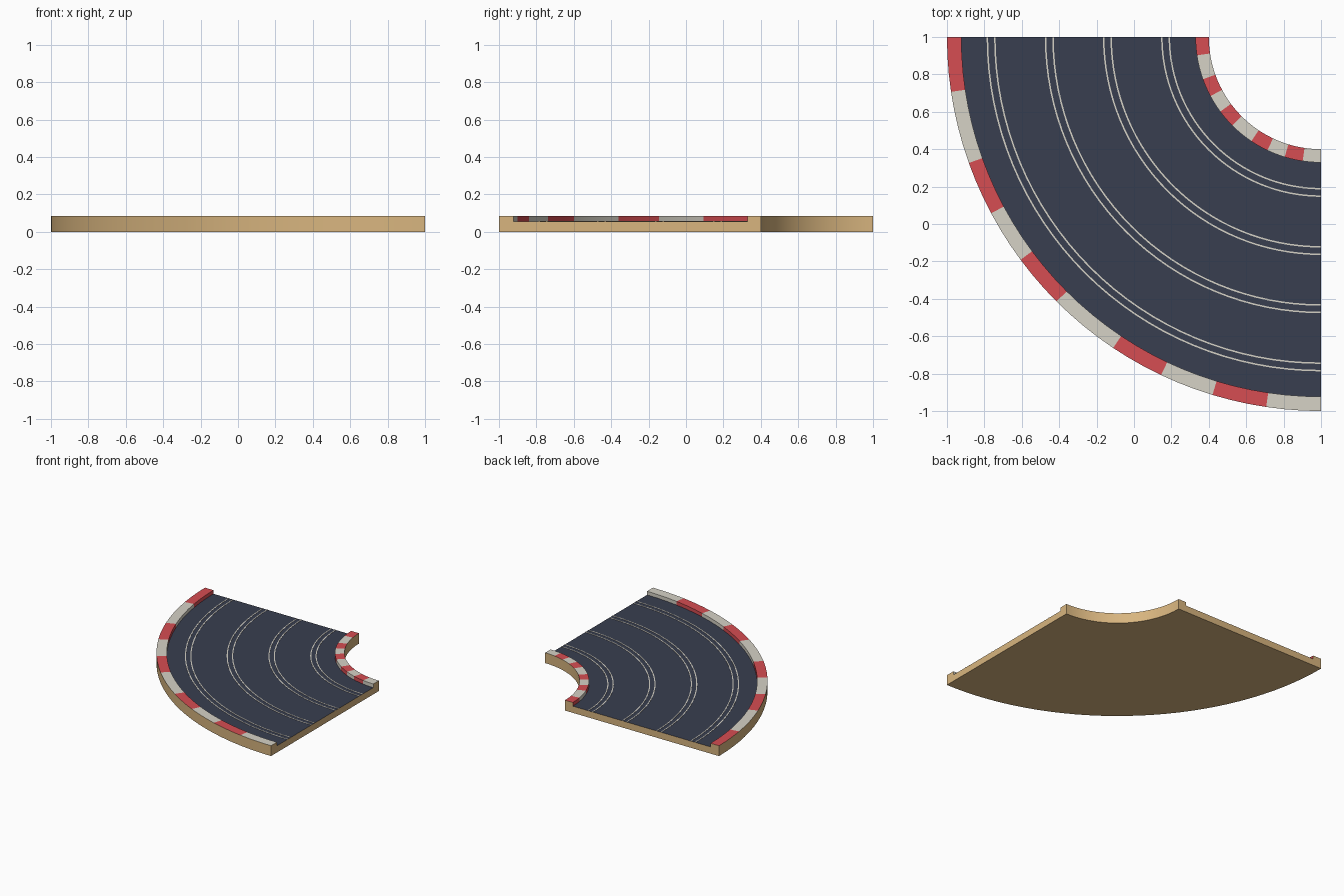
import bpy, bmesh
from math import cos, sin, atan2, pi

cube = bpy.data.objects.get("Cube")
if cube:
    bpy.data.objects.remove(cube, do_unlink=True)


def material(name, rgb):
    linear = [((c / 255 + 0.055) / 1.055) ** 2.4 for c in rgb]
    m = bpy.data.materials.new(name)
    m.use_nodes = True
    m.diffuse_color = (*linear, 1)
    m.node_tree.nodes["Principled BSDF"].inputs["Base Color"].default_value = (*linear, 1)
    return m


TAN = material("tan board", (216, 181, 127))
ROAD = material("dark road", (56, 62, 80))
RED = material("kerb red", (214, 77, 82))
WHITE = material("off white", (214, 210, 198))

STEPS = 32
CX = CY = 1.0                      # centre of the bend
R_IN, R_ROAD_IN, R_ROAD_OUT, R_OUT = 0.6, 0.671, 1.923, 2.0
DECK, TOP = 0.055, 0.085


def sweep(name, profile, mats, rule):
    """Turn a closed (radius, z) profile through a quarter circle."""
    bm = bmesh.new()
    rings = []
    for i in range(STEPS + 1):
        a = pi / 2 * i / STEPS
        rings.append([bm.verts.new((CX - r * cos(a), CY - r * sin(a), z)) for r, z in profile])
    n = len(profile)
    for p, q in zip(rings, rings[1:]):
        for j in range(n):
            k = (j + 1) % n
            bm.faces.new((p[j], p[k], q[k], q[j]))
    bm.faces.new(rings[0])
    bm.faces.new(rings[-1])
    bmesh.ops.recalc_face_normals(bm, faces=bm.faces)
    for f in bm.faces:
        c = f.calc_center_median()
        dx, dy = CX - c.x, CY - c.y
        r = (dx * dx + dy * dy) ** 0.5
        outward = -(f.normal.x * dx + f.normal.y * dy) / r
        step = atan2(dy, dx) / (pi / 2) * STEPS
        f.material_index = rule(r, step, f.normal.z, outward)
    mesh = bpy.data.meshes.new(name)
    bm.to_mesh(mesh)
    bm.free()
    for m in mats:
        mesh.materials.append(m)
    ob = bpy.data.objects.new(name, mesh)
    bpy.context.collection.objects.link(ob)
    bpy.ops.object.select_all(action="DESELECT")
    ob.select_set(True)
    bpy.context.view_layer.objects.active = ob
    bpy.ops.object.shade_smooth_by_angle(angle=0.5)
    return ob


def box(r0, r1, z0, z1):
    return [(r0, z0), (r1, z0), (r1, z1), (r0, z1)]


# Board with the road painted on its top
sweep("track_board", box(R_IN, R_OUT, 0, DECK), [TAN, ROAD],
      lambda r, s, nz, out: int(nz > 0.5))

# Kerbs: striped on top and on the side facing the road
STRIPES = [3, 7, 10, 13, 16, 20, 23, 26, 29]


def kerb(name, r0, r1, road_side):
    def rule(r, step, nz, out):
        if nz > 0.5 or out * road_side > 0.5:
            return 1 + sum(step > b for b in STRIPES) % 2
        return 0
    sweep(name, box(r0, r1, DECK, TOP), [TAN, RED, WHITE], rule)


kerb("inner_kerb", R_IN, R_ROAD_IN, -1)
kerb("outer_kerb", R_ROAD_OUT, R_OUT, 1)
for ob_name, side in (("inner_kerb", 1), ("outer_kerb", -1)):
    # outward is measured away from the bend centre
    mesh = bpy.data.objects[ob_name].data
    for f in mesh.polygons:
        dx, dy = f.center.x - CX, f.center.y - CY
        d = (f.normal.x * dx + f.normal.y * dy) / (dx * dx + dy * dy) ** 0.5
        if abs(d) > 0.5:
            step = atan2(-dy, -dx) / (pi / 2) * STEPS
            stripe = 1 + sum(step > b for b in STRIPES) % 2
            f.material_index = stripe if d * side > 0 else 0

# Four lanes, each with a pair of thin lines
for lane in range(4):
    for side, offset in (("inner", -0.02), ("outer", 0.02)):
        r = 0.831 + 0.311 * lane + offset
        sweep(f"lane_{lane + 1}_{side}_line", box(r - 0.004, r + 0.004, DECK, DECK + 0.002),
              [WHITE], lambda r, s, nz, out: 0)
